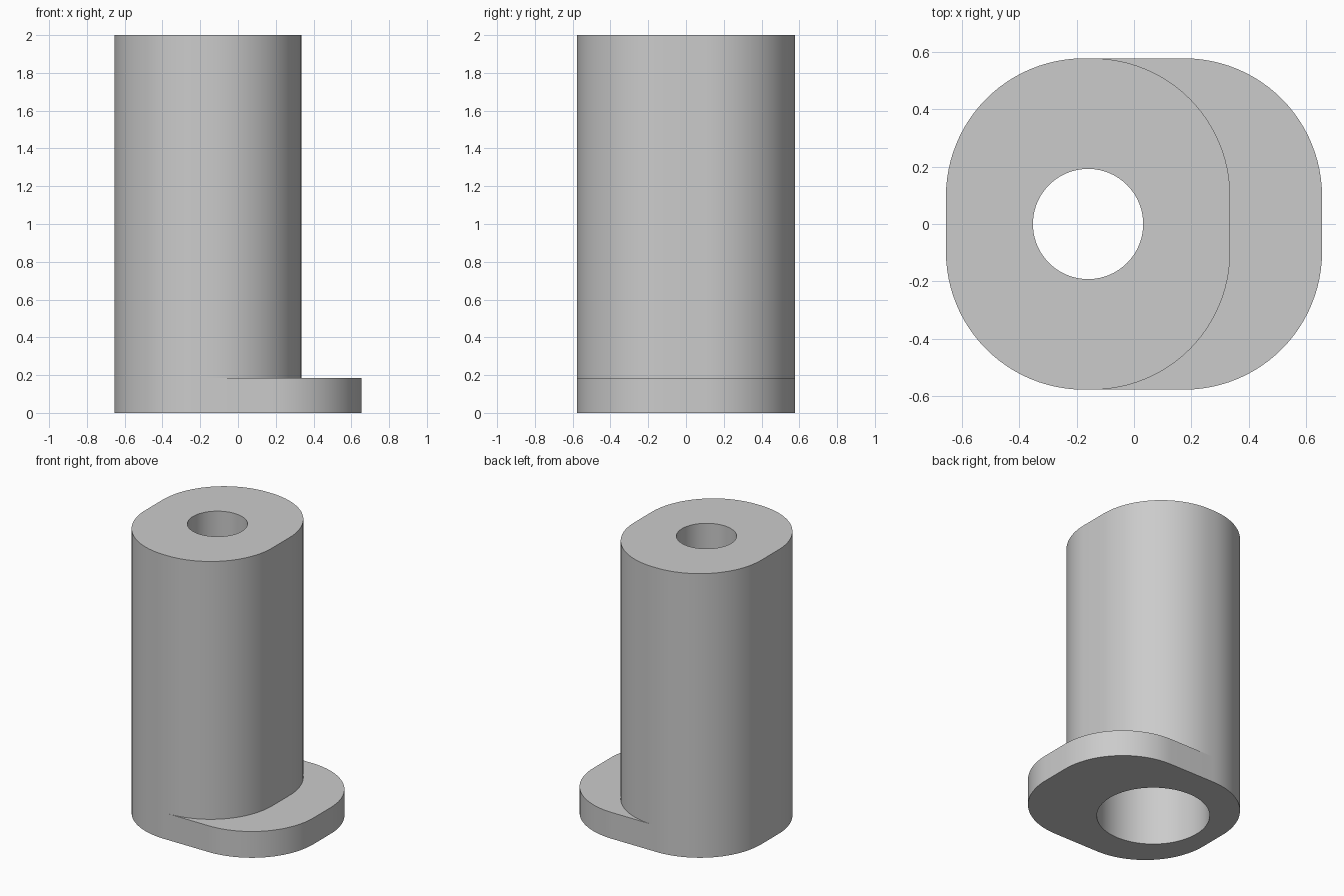
import bpy
import bmesh
from math import cos, sin, pi

cube = bpy.data.objects.get("Cube")
if cube:
    bpy.data.objects.remove(cube)

STEPS = 24                 # segments per quarter turn
COUNT = 4 * (STEPS + 1)    # points per ring
AXIS_X = -0.16             # centre of the column and its hole
HALF_X, HALF_Y, CORNER = 0.495, 0.577, 0.48
FLANGE_TOP, TOP = 0.185, 2.0
BORE_TOP = 1.2

grey = bpy.data.materials.new("plain grey")
grey.use_nodes = True
colour = (0.6, 0.6, 0.6, 1)
grey.diffuse_color = colour
grey.node_tree.nodes["Principled BSDF"].inputs["Base Color"].default_value = colour


def rounded_box(center_x, half_x):
    """Rounded rectangle outline, one arc per corner."""
    points = []
    for quarter, (sx, sy) in enumerate([(1, 1), (-1, 1), (-1, -1), (1, -1)]):
        for i in range(STEPS + 1):
            a = (quarter + i / STEPS) * pi / 2
            points.append((center_x + sx * (half_x - CORNER) + CORNER * cos(a),
                           sy * (HALF_Y - CORNER) + CORNER * sin(a)))
    return points


def circle(radius):
    angles = [2 * pi * (i + 0.5) / COUNT for i in range(COUNT)]
    return [(AXIS_X + radius * cos(a), radius * sin(a)) for a in angles]


def skin(name, rings):
    """Join a closed loop of rings into a hollow solid."""
    bm = bmesh.new()
    loops = [[bm.verts.new((x, y, z)) for x, y in outline] for outline, z in rings]
    for a, b in zip(loops, loops[1:] + loops[:1]):
        for i in range(COUNT):
            j = (i + 1) % COUNT
            bm.faces.new((a[i], a[j], b[j], b[i]))
    bmesh.ops.recalc_face_normals(bm, faces=bm.faces)
    mesh = bpy.data.meshes.new(name)
    bm.to_mesh(mesh)
    bm.free()
    mesh.materials.append(grey)
    obj = bpy.data.objects.new(name, mesh)
    bpy.context.collection.objects.link(obj)
    bpy.ops.object.select_all(action="DESELECT")
    obj.select_set(True)
    bpy.context.view_layer.objects.active = obj
    bpy.ops.object.shade_smooth_by_angle(angle=pi / 6)


column = rounded_box(AXIS_X, HALF_X)
base = rounded_box(0, HALF_X - AXIS_X)
hole, bore = circle(0.192), circle(0.36)

# Tall column with a narrow hole above a wide counterbore
skin("column", [(column, FLANGE_TOP), (column, TOP), (hole, TOP),
                (hole, BORE_TOP), (bore, BORE_TOP), (bore, FLANGE_TOP)])

# Base flange reaching out to one side
skin("base_flange", [(base, 0), (base, FLANGE_TOP), (bore, FLANGE_TOP), (bore, 0)])
